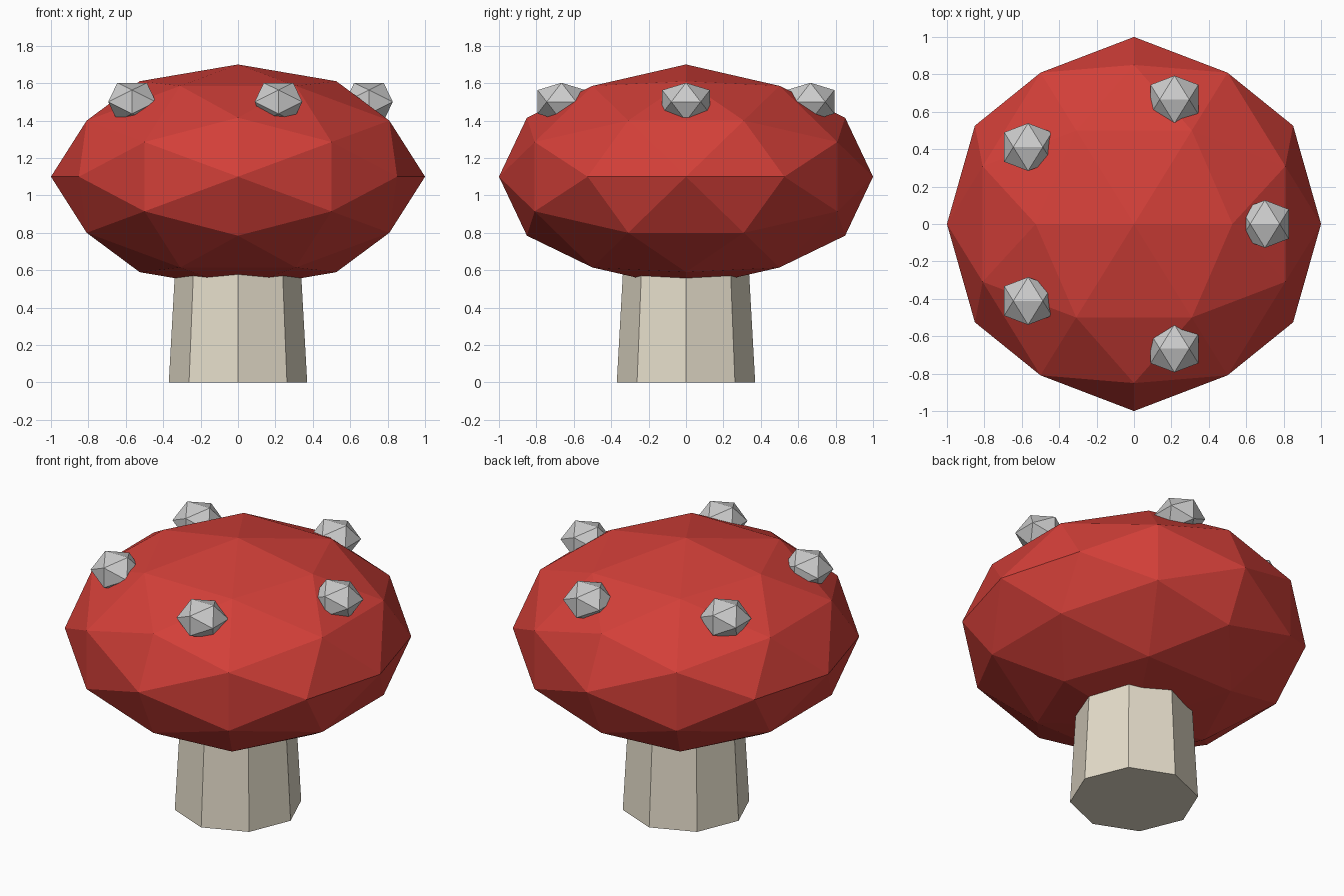
import bpy, bmesh, math
from mathutils import Vector

if "Cube" in bpy.data.objects:
    bpy.data.objects.remove(bpy.data.objects["Cube"])

PHI = (1 + math.sqrt(5)) / 2


def material(name, rgb):
    mat = bpy.data.materials.new(name)
    mat.diffuse_color = (*rgb, 1)
    mat.use_nodes = True
    mat.node_tree.nodes["Principled BSDF"].inputs["Base Color"].default_value = mat.diffuse_color
    return mat


def icosahedron(name, radius, z_scale, location, subdivide=False, mat=None):
    """Icosahedron with an edge along x on top, optionally split once into an 80-sided ball."""
    bm = bmesh.new()
    for a in (-1, 1):
        for b in (-PHI, PHI):
            for co in ((a, 0, b), (0, b, a), (b, a, 0)):
                bm.verts.new(co)
    bmesh.ops.convex_hull(bm, input=bm.verts[:])
    if subdivide:
        bmesh.ops.subdivide_edges(bm, edges=bm.edges[:], cuts=1, use_grid_fill=True)
    for v in bm.verts:
        v.co = v.co.normalized() * radius
        v.co.z *= z_scale
    bmesh.ops.recalc_face_normals(bm, faces=bm.faces[:])
    mesh = bpy.data.meshes.new(name)
    bm.to_mesh(mesh)
    bm.free()
    obj = bpy.data.objects.new(name, mesh)
    obj.location = Vector(location)
    bpy.context.collection.objects.link(obj)
    if mat:
        mesh.materials.append(mat)
    return obj


# Stem: tapered eight-sided column running up inside the cap
bpy.ops.mesh.primitive_cone_add(vertices=8, radius1=0.37, radius2=0.32,
                                depth=0.9, location=(0, 0, 0.45))
stem = bpy.context.object
stem.name = "stem"
stem.data.materials.append(material("cream", (0.78, 0.72, 0.59)))

# Cap: squashed faceted ball
icosahedron("cap", 1.0, 0.6, (0, 0, 1.1), subdivide=True,
            mat=material("red", (0.65, 0.05, 0.04)))

# Spots: ring of five flattened icosahedra
for i in range(5):
    a = math.tau * i / 5
    icosahedron(f"spot_{i + 1}", 0.15, 0.8, (0.7 * math.cos(a), 0.7 * math.sin(a), 1.5))
